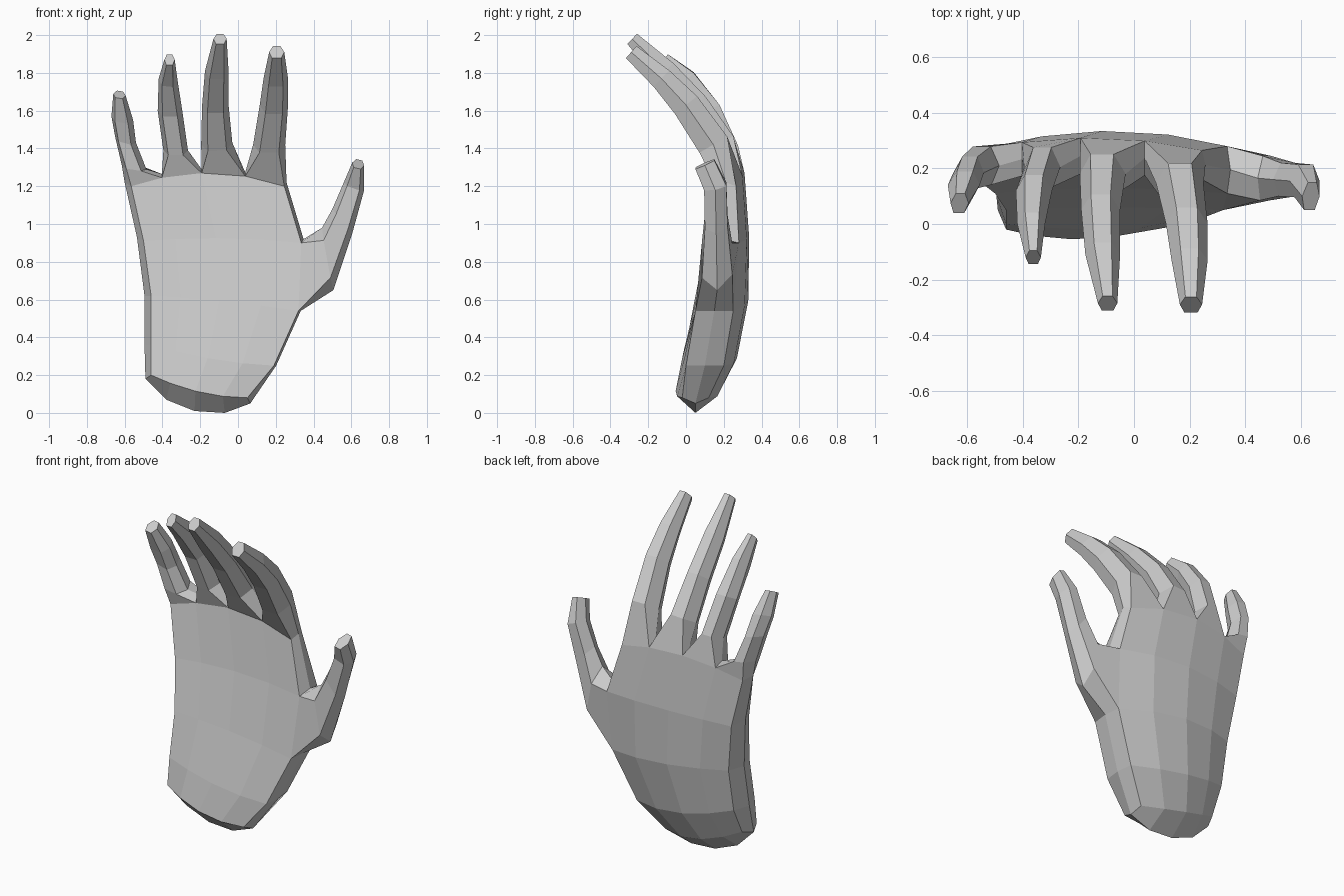
import bpy, bmesh
from mathutils import Vector

if "Cube" in bpy.data.objects:
    bpy.data.objects.remove(bpy.data.objects["Cube"])

bm = bmesh.new()
T = (0, .2, .46, .745, 1)          # palm columns: the boundaries between fingers


def vert(x, y, z):
    return bm.verts.new((x, y, z))


def strip(a, b, closed=False):
    n = len(a)
    for i in range(n if closed else n - 1):
        j = (i + 1) % n
        bm.faces.new((a[i], a[j], b[j], b[i]))


# Palm rows: x left, x right, z left, z right, z bulge,
#            palm-side y (edge, centre), back y (edge, centre)
rows = [
    (-.46, .05, .20, .08, -.03, -.02, -.055, .12, .18),
    (-.46, .19, .36, .25, -.02, .00, -.02, .20, .27),
    (-.46, .32, .62, .54, .01, .05, .06, .25, .33),
    (-.50, .335, .91, .90, .02, .11, .13, .28, .335),
    (-.565, .245, 1.20, 1.20, .07, .16, .18, .265, .31),
]
front, mid, back = [], [], []
for k, (xl, xr, zl, zr, zb, fe, fc, be, bc) in enumerate(rows):
    f, m, b = [], [], []
    for c, t in enumerate(T):
        h = 1 - (2 * t - 1) ** 2
        x, z = xl + (xr - xl) * t, zl + (zr - zl) * t + zb * h
        yf, yb = fe + (fc - fe) * h, be + (bc - be) * h
        f.append(vert(x, yf, z))
        b.append(vert(x, yb, z))
        if k == 0:                 # lowest ridge across the wrist end
            mx, mz = ((-.49, .18), (-.38, .07), (-.23, .01), (-.07, 0), (.065, .05))[c]
            m.append(vert(mx, .05, mz))
        elif k == 4 or c in (0, 4):
            out = {0: -.035, 4: .012}.get(c, 0)
            m.append(vert(x + out, (yf + yb) / 2, z + (.02 if k > 2 else 0)))
        else:
            m.append(None)
    front.append(f), mid.append(m), back.append(b)

# Palm skin: front, back, both edges (gap left for the thumb) and the wrist end
for k in range(4):
    strip(front[k], front[k + 1])
    strip(back[k], back[k + 1])
    for c in (0, 4):
        if not (c == 4 and k == 2):
            strip([g[k][c] for g in (front, mid, back)],
                  [g[k + 1][c] for g in (front, mid, back)])
strip(front[0], mid[0])
strip(mid[0], back[0])


def finger(base, sections):
    """Six-sided finger; section = (left x, z), (right x, z), centre y, depth."""
    centres = [Vector(((l[0] + r[0]) / 2, y, (l[1] + r[1]) / 2)) for l, r, y, d in sections]
    start = sum((v.co for v in base), Vector()) / 6
    path = [start] + centres
    ring = base
    for i, (l, r, y, d) in enumerate(sections):
        c = path[i + 1]
        tangent = path[min(i + 2, len(path) - 1)] - path[i]
        u = Vector((r[0] - l[0], 0, r[1] - l[1])) / 2
        n = tangent.cross(u).normalized()
        if n.y > 0:
            n = -n                 # n points to the palm side
        n *= d / 2
        pts = (c - u * .6 + n, c + u * .6 + n, c + u, c + u * .5 - n, c - u * .5 - n, c - u)
        new = [bm.verts.new(p) for p in pts]
        strip(ring, new, True)
        ring = new
    bm.faces.new(ring)


# Little, ring, middle and index fingers
fingers = [
    [((-.615, 1.31), (-.485, 1.29), .21, .14), ((-.65, 1.46), (-.54, 1.43), .185, .12),
     ((-.67, 1.57), (-.555, 1.55), .14, .11), ((-.66, 1.69), (-.595, 1.68), .075, .08)],
    [((-.395, 1.39), (-.265, 1.39), .205, .15), ((-.425, 1.60), (-.295, 1.60), .12, .13),
     ((-.42, 1.77), (-.32, 1.76), .00, .11), ((-.39, 1.87), (-.335, 1.87), -.12, .075)],
    [((-.195, 1.42), (-.03, 1.43), .18, .16), ((-.19, 1.63), (-.05, 1.63), .05, .14),
     ((-.175, 1.81), (-.05, 1.81), -.11, .12), ((-.13, 1.98), (-.06, 1.98), -.285, .075)],
    [((.08, 1.42), (.25, 1.42), .145, .17), ((.115, 1.63), (.265, 1.63), .00, .15),
     ((.135, 1.77), (.265, 1.77), -.13, .12), ((.165, 1.91), (.245, 1.91), -.29, .085)],
]
F, M, B = front[4], mid[4], back[4]
for c, secs in enumerate(fingers):
    finger([F[c], F[c + 1], M[c + 1], B[c + 1], B[c], M[c]], secs)

# Thumb, growing from the gap in the palm edge
finger([front[2][4], front[3][4], mid[3][4], back[3][4], back[2][4], mid[2][4]],
       [((.505, .65), (.445, .98), .165, .16), ((.605, .95), (.50, 1.08), .16, .12),
        ((.668, 1.18), (.56, 1.22), .155, .12), ((.668, 1.31), (.605, 1.325), .10, .11)])

bmesh.ops.recalc_face_normals(bm, faces=bm.faces[:])
mesh = bpy.data.meshes.new("hand")
bm.to_mesh(mesh)
bm.free()
hand = bpy.data.objects.new("hand", mesh)
bpy.context.collection.objects.link(hand)
